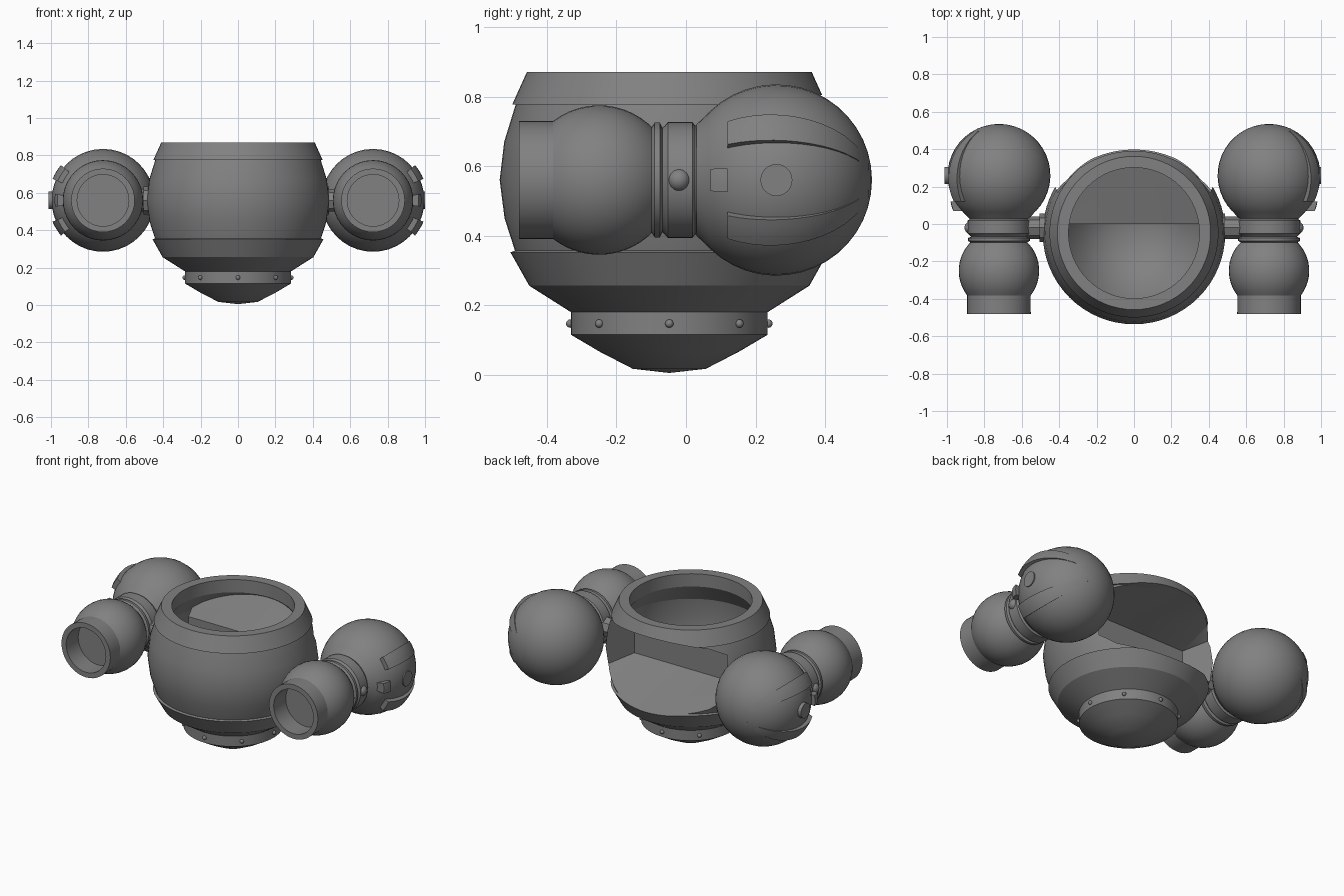
import bpy, bmesh, math
from mathutils import Vector, Matrix

if "Cube" in bpy.data.objects:
    bpy.data.objects.remove(bpy.data.objects["Cube"])

grey = bpy.data.materials.new("metal grey")
grey.diffuse_color = (0.22, 0.22, 0.22, 1)
grey.use_nodes = True
grey.node_tree.nodes["Principled BSDF"].inputs["Base Color"].default_value = grey.diffuse_color
BY = -0.048            # body axis, y
ARM = Vector((0.722, 0, 0.56))   # arm axis


def finish(name, bm, angle=30):
    bmesh.ops.remove_doubles(bm, verts=bm.verts, dist=1e-5)
    bmesh.ops.recalc_face_normals(bm, faces=bm.faces)
    me = bpy.data.meshes.new(name)
    bm.to_mesh(me)
    bm.free()
    ob = bpy.data.objects.new(name, me)
    bpy.context.collection.objects.link(ob)
    me.materials.append(grey)
    bpy.ops.object.select_all(action='DESELECT')
    ob.select_set(True)
    bpy.context.view_layer.objects.active = ob
    bpy.ops.object.shade_smooth_by_angle(angle=math.radians(angle))
    return ob


def lathe(name, profile, origin, axis='z', n=48, angle=30):
    """Spin (radius, height) points around an axis."""
    bm = bmesh.new()
    vs = [bm.verts.new((r, 0, h)) for r, h in profile]
    es = [bm.edges.new(p) for p in zip(vs, vs[1:])]
    bmesh.ops.spin(bm, geom=vs + es, cent=(0, 0, 0), axis=(0, 0, 1),
                   angle=2 * math.pi, steps=n, use_merge=True)
    rot = {'z': Matrix(), 'y': Matrix.Rotation(-math.pi / 2, 4, 'X'),
           'x': Matrix.Rotation(math.pi / 2, 4, 'Y')}[axis]
    bm.transform(Matrix.Translation(origin) @ rot)
    return finish(name, bm, angle)


def hull(name, points):
    bm = bmesh.new()
    for p in points:
        bm.verts.new(p)
    bmesh.ops.convex_hull(bm, input=bm.verts)
    return finish(name, bm)


def ball(name, centre, r):
    bm = bmesh.new()
    bmesh.ops.create_uvsphere(bm, u_segments=16, v_segments=10, radius=r,
                              matrix=Matrix.Translation(centre))
    return finish(name, bm, 60)


def cut(ob, tool):
    m = ob.modifiers.new("cut", 'BOOLEAN')
    m.operation, m.solver, m.object = 'DIFFERENCE', 'EXACT', tool
    bpy.ops.object.select_all(action='DESELECT')
    bpy.context.view_layer.objects.active = ob
    ob.select_set(True)
    bpy.ops.object.modifier_apply(modifier=m.name)


# pot-shaped body with rim, bulging wall, lower band, collar and dome
body = lathe("body", [(0, .005), (.105, .017), (.2, .066), (.283, .115), (.283, .18),
                      (.403, .256), (.457, .352), (.444, .357), (.474, .45),
                      (.488, .56), (.475, .67), (.442, .777), (.452, .777),
                      (.41, .87), (0, .87)], (0, BY, 0), n=64)
cavity = lathe("cavity_cutter", [(0, .06), (.12, .075), (.22, .125), (.275, .18), (.37, .28),
                                 (.42, .42), (.435, .56), (.42, .68), (.35, .79),
                                 (.35, 1), (0, 1)], (0, BY, 0), n=64)


# splayed eight-cornered recess in the back of the body
def recess_points(dy):
    pts = []
    for s in (-1, 1):
        pts += [(s * x, y + dy, z) for x, y, z in (
            (.13, .18, .46), (.13, .26, .70), (.345, .02, .47), (.345, .02, .69),
            (.33, .6, .26), (.33, .6, .87), (.59, .6, .38), (.59, .6, .78))]
    return pts


recess = hull("recess_cutter", recess_points(0))
backing = hull("backing_cutter", recess_points(-.02))
cut(cavity, backing)
cut(body, cavity)
cut(body, recess)
bpy.ops.object.shade_smooth_by_angle(angle=math.radians(25))
for tool in (cavity, recess, backing):
    bpy.data.objects.remove(tool)

# rivets around the collar
for i in range(8):
    a = i * math.pi / 4
    ball("collar_rivet", (.285 * math.cos(a), BY + .285 * math.sin(a), .147), .012)


def sphere_arc(r, cy, y0, y1, n):
    """Profile points along a sphere between two axial positions."""
    a0, a1 = (math.asin(max(-1, min(1, (y - cy) / r))) for y in (y0, y1))
    return [(max(0, r * math.cos(a0 + (a1 - a0) * i / n)),
             cy + r * math.sin(a0 + (a1 - a0) * i / n)) for i in range(n + 1)]


def ridge(name, side, a0, a1, y0, y1, lift0, lift1):
    """Raised strip on the large sphere, running along meridians."""
    bm = bmesh.new()
    rows, n, k = [], 12, 4
    for i in range(n + 1):
        t = i / n
        y = y0 + (y1 - y0) * t
        r = math.sqrt(max(0, .275 ** 2 - (y - .26) ** 2))
        rows.append([[bm.verts.new((side * (ARM.x + q * math.cos(a)), y, ARM.z + q * math.sin(a)))
                      for a in (a0 + (a1 - a0) * j / k for j in range(k + 1))]
                     for q in (r - .02, r + lift0 + (lift1 - lift0) * t)])
    for (lo, hi), (lo2, hi2) in zip(rows, rows[1:]):
        for j in range(k):
            bm.faces.new((hi[j], hi[j + 1], hi2[j + 1], hi2[j]))
        for j in (0, k):
            bm.faces.new((lo[j], hi[j], hi2[j], lo2[j]))
    for lo, hi in (rows[0], rows[-1]):
        for j in range(k):
            bm.faces.new((lo[j], lo[j + 1], hi[j + 1], hi[j]))
    finish(name, bm)


for side in (-1, 1):
    c = Vector((side * ARM.x, 0, ARM.z))
    # large rear sphere with its neck
    lathe("rear_sphere", [(0, .03), (.16, .03), (.193, .065)]
          + sphere_arc(.275, .26, .07, .535, 16), c, 'y', 40)
    # grooved collar between the spheres
    lathe("arm_collar", [(0, -.1), (.15, -.1), (.165, -.09), (.165, -.075), (.15, -.068),
                         (.157, -.06), (.167, -.052), (.167, .018), (.157, .026),
                         (.155, .034), (0, .034)], c, 'y', 40)
    # small front sphere with an open, bored muzzle
    lathe("front_sphere", [(0, -.36), (.138, -.36), (.138, -.48), (.17, -.48)]
          + sphere_arc(.215, -.25, -.382, -.09, 12) + [(0, -.09)], c, 'y', 40)
    # raised strips and front tab on the outer side of the large sphere
    rad = math.radians
    ridge("upper_strip", side, rad(23), rad(40), .12, .525, .026, .002)
    ridge("lower_strip", side, rad(-40), rad(-23), .12, .525, .026, .002)
    ridge("front_tab", side, rad(-7.5), rad(7.5), .07, .12, .045, .022)
    # outer button and collar stud
    lathe("side_button", [(0, -.02), (.046, -.02), (.046, .005), (0, .005)],
          c + Vector((side * .272, .26, 0)), 'x', 24)
    ball("collar_stud", c + Vector((side * .152, -.02, 0)), .033)
    # axle joining arm and body
    lathe("axle", [(0, -.09), (.06, -.09), (.06, .09), (0, .09)],
          (side * .5, -.02, ARM.z), 'x', 8)
    lathe("axle_flange", [(0, -.03), (.075, -.03), (.075, .012), (0, .012)],
          (side * .475, -.02, ARM.z), 'x', 8)
